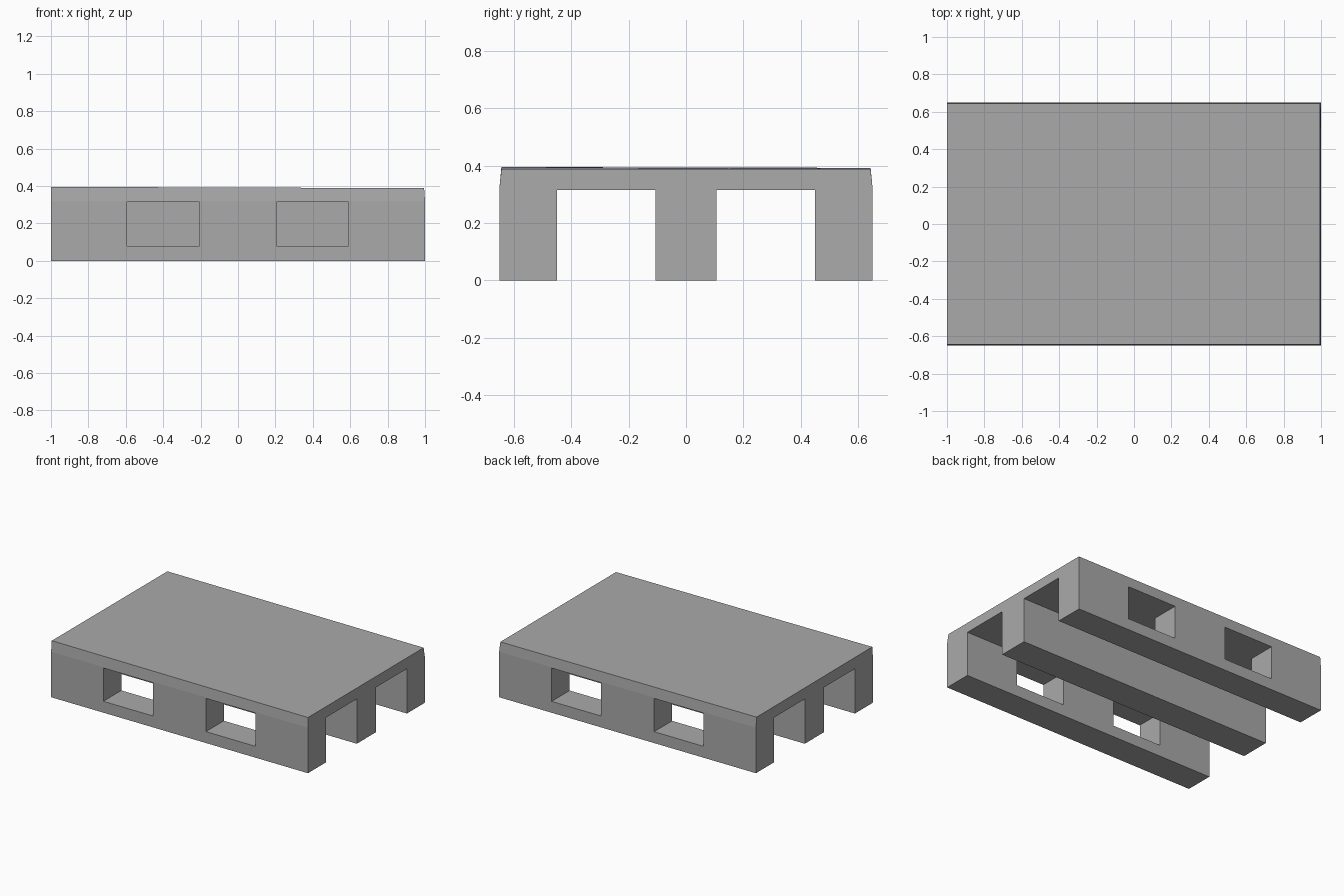
import bpy
import bmesh

cube = bpy.data.objects.get("Cube")
if cube:
    bpy.data.objects.remove(cube, do_unlink=True)

grey = bpy.data.materials.new("plain grey")
grey.use_nodes = True
colour = (0.4, 0.4, 0.4, 1)
grey.diffuse_color = colour
grey.node_tree.nodes["Principled BSDF"].inputs["Base Color"].default_value = colour


def add_object(name, bm):
    bmesh.ops.recalc_face_normals(bm, faces=bm.faces)
    mesh = bpy.data.meshes.new(name)
    bm.to_mesh(mesh)
    bm.free()
    mesh.materials.append(grey)
    obj = bpy.data.objects.new(name, mesh)
    bpy.context.collection.objects.link(obj)
    return obj


# Pallet body: deck and three runners as one extruded end profile
HEIGHT, CEILING = 0.392, 0.315
half = [(0.643, HEIGHT), (0.65, 0.32), (0.65, 0), (0.45, 0),
        (0.45, CEILING), (0.107, CEILING), (0.107, 0)]
profile = half + [(-y, z) for y, z in reversed(half)]
bm = bmesh.new()
end = bm.faces.new([bm.verts.new((-1, y, z)) for y, z in profile])
ret = bmesh.ops.extrude_face_region(bm, geom=[end])
for v in ret["geom"]:
    if isinstance(v, bmesh.types.BMVert):
        v.co.x = 1
# Slightly uneven top corners
for v in bm.verts:
    if v.co.z > 0.35:
        if v.co.x > 0:
            v.co.x, v.co.z = 0.995, 0.388
        elif v.co.y < 0:
            v.co.z = 0.395
pallet = add_object("pallet", bm)

# Side openings through the outer runners only
bm = bmesh.new()
for x in (-0.4, 0.398):
    for y in (-0.55, 0.55):
        box = bmesh.ops.create_cube(bm, size=1)["verts"]
        bmesh.ops.scale(bm, vec=(0.386, 0.3, 0.234), verts=box)
        bmesh.ops.translate(bm, vec=(x, y, 0.197), verts=box)
cutter = add_object("opening_cutter", bm)
cutter.hide_render = True

cut = pallet.modifiers.new("side openings", "BOOLEAN")
cut.operation = "DIFFERENCE"
cut.solver = "EXACT"
cut.object = cutter
bpy.context.view_layer.objects.active = pallet
bpy.ops.object.modifier_apply(modifier=cut.name)
bpy.data.objects.remove(cutter, do_unlink=True)
